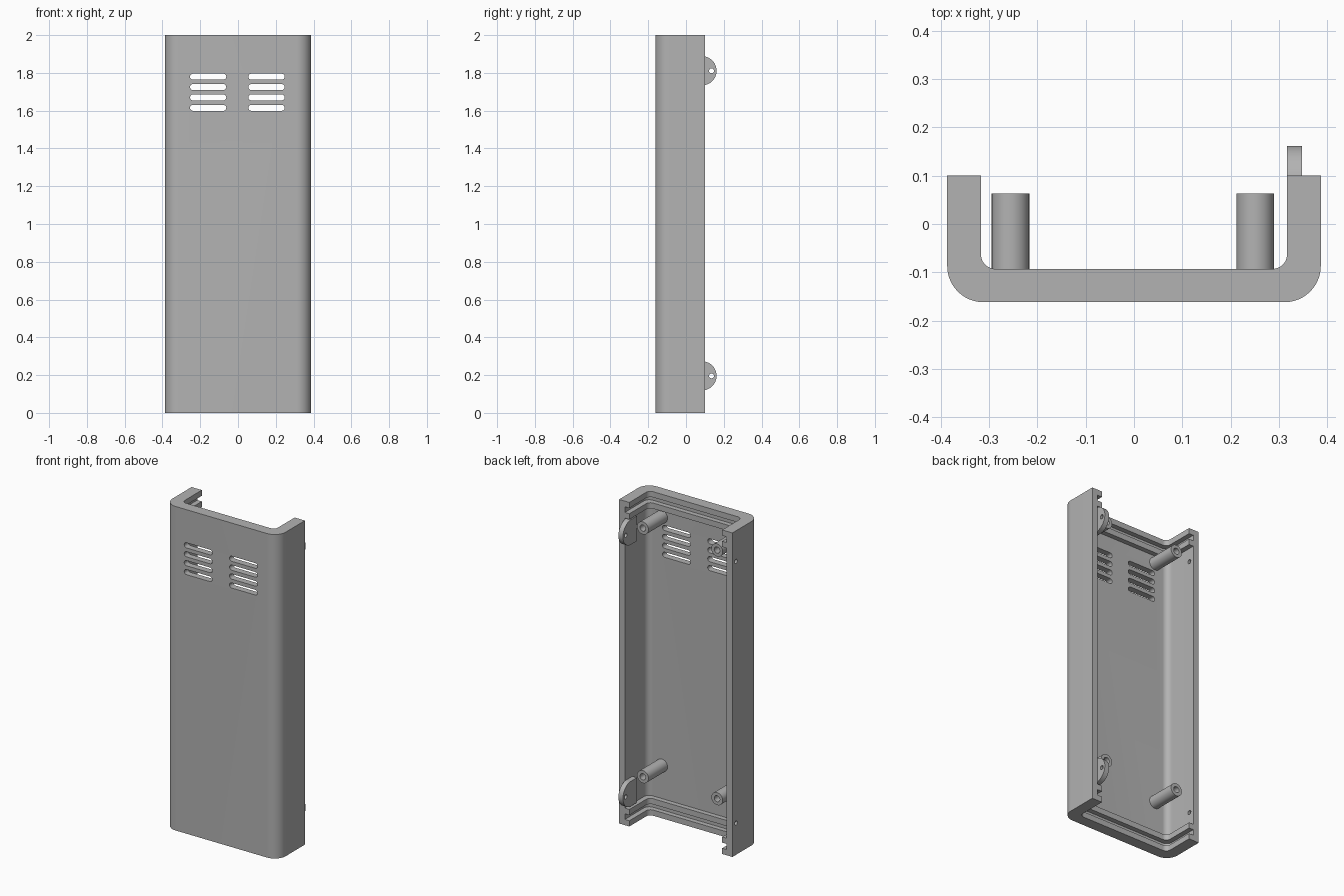
import bpy, bmesh
from math import sin, cos, pi

if "Cube" in bpy.data.objects:
    bpy.data.objects.remove(bpy.data.objects["Cube"])

grey = bpy.data.materials.new("plain grey")
grey.use_nodes = True
grey.diffuse_color = (0.45, 0.45, 0.45, 1)
grey.node_tree.nodes["Principled BSDF"].inputs["Base Color"].default_value = grey.diffuse_color


def arc(cx, cy, r, start, end, n=12):
    angles = [start + (end - start) * i / n for i in range(n + 1)]
    return [(cx + r * cos(a), cy + r * sin(a)) for a in angles]


def cup(half, front, radius, back):
    """Outline with two rounded corners at the front and a flat back."""
    c, y = half - radius, front + radius
    return ([(half, back), (-half, back)] + arc(-c, y, radius, pi, 1.5 * pi)
            + arc(c, y, radius, 1.5 * pi, 2 * pi))


def prism(name, outline, axis, low, high):
    """Extrude an outline along an axis; the outline uses the other two axes."""
    place = {"x": lambda u, v, w: (w, u, v),
             "y": lambda u, v, w: (u, w, v),
             "z": lambda u, v, w: (u, v, w)}[axis]
    bm = bmesh.new()
    rings = [[bm.verts.new(place(u, v, w)) for u, v in outline] for w in (low, high)]
    n = len(outline)
    for ring in rings:
        bm.faces.new(ring)
    for i in range(n):
        j = (i + 1) % n
        bm.faces.new((rings[0][i], rings[0][j], rings[1][j], rings[1][i]))
    bmesh.ops.recalc_face_normals(bm, faces=bm.faces)
    mesh = bpy.data.meshes.new(name)
    bm.to_mesh(mesh)
    bm.free()
    mesh.materials.append(grey)
    obj = bpy.data.objects.new(name, mesh)
    bpy.context.collection.objects.link(obj)
    return obj


def rod(name, axis, u, v, r, low, high, n=24):
    return prism(name, arc(u, v, r, 0, 2 * pi * (1 - 1 / n), n - 1), axis, low, high)


def cut(obj, cutters):
    """Subtract the cutters, bake the result and remove them."""
    for c in cutters:
        c.hide_render = True
        mod = obj.modifiers.new("cut", "BOOLEAN")
        mod.operation, mod.solver, mod.object = "DIFFERENCE", "EXACT", c
    bpy.context.view_layer.update()
    baked = bpy.data.meshes.new_from_object(
        obj.evaluated_get(bpy.context.evaluated_depsgraph_get()))
    obj.modifiers.clear()
    obj.data = baked
    for c in cutters:
        bpy.data.objects.remove(c)


HALF, FRONT, BACK = 0.387, -0.162, 0.10
WALL_X, WALL_Y = 0.348, -0.123       # inner faces of the thin wall
RIB_X, RIB_Y = 0.317, -0.093         # inner faces of the end ribs
RIB, SLOT = 0.035, 0.035             # rib and panel slot heights
TAB_Z = (0.196, 1.811)
parts = []

# Tray: rounded channel, hollowed between the ribs and in the panel slots
shell = prism("shell", cup(HALF, FRONT, 0.075, BACK), "z", 0, 2)
cutters = [prism("bore", cup(RIB_X, RIB_Y, 0.03, 0.3), "z", -0.1, 2.1)]
end = 2 * RIB + SLOT
for low, high in ((RIB, RIB + SLOT), (end, 2 - end), (2 - RIB - SLOT, 2 - RIB)):
    cutters.append(prism("hollow", cup(WALL_X, WALL_Y, 0.036, 0.3), "z", low, high))

# Vents: two columns of rounded slots
for x in (-0.158, 0.151):
    for row in range(4):
        z, r, h = 1.615 + 0.055 * row, 0.016, 0.08
        outline = arc(x + h, z, r, -pi / 2, pi / 2, 8) + arc(x - h, z, r, pi / 2, 1.5 * pi, 8)
        cutters.append(prism("vent", outline, "y", -0.2, -0.05))

# Screw holes in the wall opposite the tabs
for z in TAB_Z:
    cutters.append(rod("screw_hole", "x", 0.065, z, 0.013, -0.5, -0.25, 16))
cut(shell, cutters)
parts.append(shell)

# Joining tabs on the left wall
for i, z in enumerate(TAB_Z):
    r = 0.077
    outline = [(0.026, z - r)] + arc(0.085, z, r, -pi / 2, pi / 2, 24) + [(0.026, z + r)]
    tab = prism(f"joining_tab_{i + 1}", outline, "x", RIB_X, WALL_X)
    cut(tab, [rod("tab_hole", "x", 0.135, z, 0.013, 0.2, 0.5, 16)])
    parts.append(tab)

# Hollow mounting posts
for x in (-0.256, 0.251):
    for z in (0.31, 1.845):
        post = rod("mounting_post", "y", x, z, 0.039, WALL_Y, 0.063, 32)
        cut(post, [rod("post_hole", "y", x, z, 0.019, -0.08, 0.2)])
        parts.append(post)

for obj in bpy.context.view_layer.objects:
    obj.select_set(obj in parts)
bpy.context.view_layer.objects.active = shell
bpy.ops.object.shade_smooth_by_angle(angle=0.6)
